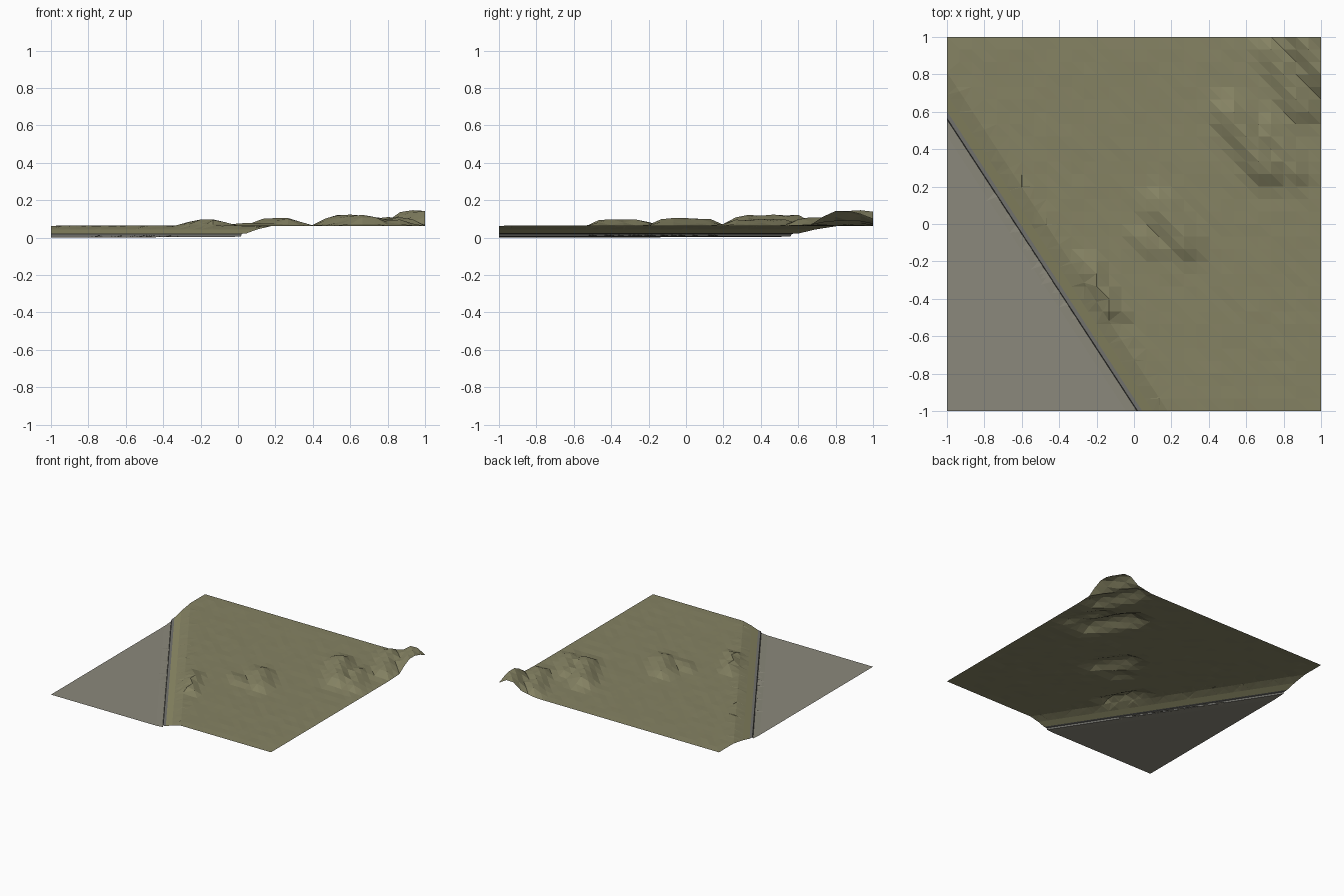
import bpy, bmesh, math, random
from mathutils import Vector

if "Cube" in bpy.data.objects:
    bpy.data.objects.remove(bpy.data.objects["Cube"])

random.seed(4)
N = Vector((0.838, 0.546, 0))   # horizontal normal of the road edge
OFF = 0.521


def material(name, rgb):
    m = bpy.data.materials.new(name)
    m.diffuse_color = (*rgb, 1)
    m.use_nodes = True
    m.node_tree.nodes["Principled BSDF"].inputs["Base Color"].default_value = m.diffuse_color
    return m


ROAD = material("road grey", (0.26, 0.25, 0.20))
KERB = material("kerb grey", (0.17, 0.17, 0.155))
VERGE = material("verge green", (0.26, 0.25, 0.13))
GRASS = material("grass", (0.235, 0.225, 0.125))

# cross-section: distance from kerb line -> height
PROFILE = [(-2, 0.0), (-0.06, 0.002), (-0.012, 0.007), (-0.008, 0.02), (0.012, 0.022),
           (0.06, 0.043), (0.126, 0.062), (3, 0.063)]
# mounds: ridge start, ridge end, height, half width
RIDGES = [((-0.24, -0.23), (-0.11, -0.46), 0.036, 0.085),
          ((0.14, 0.10), (0.28, -0.10), 0.040, 0.13),
          ((0.03, -0.06), (0.10, -0.14), 0.018, 0.08),
          ((0.52, 0.59), (0.70, 0.30), 0.058, 0.14),
          ((0.72, 0.52), (0.86, 0.28), 0.034, 0.12),
          ((0.74, 0.92), (0.90, 0.62), 0.045, 0.12),
          ((0.90, 1.00), (1.02, 0.80), 0.082, 0.16)]


def across(p):
    return p.x * N.x + p.y * N.y + OFF


def section(s):
    for (a, za), (b, zb) in zip(PROFILE, PROFILE[1:]):
        if s <= b:
            return za + (zb - za) * (s - a) / (b - a)
    return PROFILE[-1][1]


def mound(p):
    z = 0
    for a, b, h, w in RIDGES:
        a, b, q = Vector(a), Vector(b), p.xy
        t = max(0, min(1, (q - a).dot(b - a) / (b - a).length_squared))
        d = (q - a - t * (b - a)).length / w
        if d < 1:
            z = max(z, h * (0.5 + 0.5 * math.cos(math.pi * d)))
    return z


def strip(name, lo, hi, cells, mat, cuts=(), height=None):
    """Square sheet clipped between two distances from the kerb line."""
    bm = bmesh.new()
    bmesh.ops.create_grid(bm, x_segments=cells, y_segments=cells, size=1)
    for s, side in [(lo, -1), (hi, 1)] + [(c, 0) for c in cuts]:
        bmesh.ops.bisect_plane(bm, geom=bm.verts[:] + bm.edges[:] + bm.faces[:],
                               plane_co=N * (s - OFF) / N.length_squared, plane_no=N,
                               clear_inner=side < 0, clear_outer=side > 0)
    bmesh.ops.triangulate(bm, faces=bm.faces[:])
    for v in bm.verts:
        s = across(v.co)
        v.co.z = section(s) + (height(v.co, s) if height else 0)
    me = bpy.data.meshes.new(name)
    bm.to_mesh(me)
    bm.free()
    me.materials.append(mat)
    bpy.context.collection.objects.link(bpy.data.objects.new(name, me))


def lumpy(p, s):
    if s < 0.07:
        return 0
    edge = max(abs(p.x), abs(p.y)) > 0.99
    return mound(p) + (0 if edge else random.uniform(0, 0.003))


# flat road, thin kerb, sloping verge, mounded field
strip("road", -2, -0.012, 4, ROAD, cuts=[-0.06])
strip("kerb", -0.012, 0.012, 1, KERB, cuts=[-0.008])
strip("verge", 0.012, 0.06, 4, VERGE)
strip("grass_field", 0.06, 3, 30, GRASS, cuts=[0.126], height=lumpy)

# small stray tufts against the kerb
bm = bmesh.new()
for i in range(22):
    t = random.uniform(0.45, 1.3)
    base = Vector((-1, 0.58, 0)) + Vector((0.546, -0.838, 0)) * t
    w = random.uniform(0.015, 0.03)
    along = Vector((0.546, -0.838, 0)) * w
    tip = base - N * random.uniform(0.03, 0.075)
    tip.z = 0.003
    bm.faces.new([bm.verts.new(c) for c in
                  (base - along + Vector((0, 0, 0.008)), tip,
                   base + along + Vector((0, 0, 0.014)))])
me = bpy.data.meshes.new("gravel_tufts")
bm.to_mesh(me)
bm.free()
me.materials.append(ROAD)
bpy.context.collection.objects.link(bpy.data.objects.new("gravel_tufts", me))
